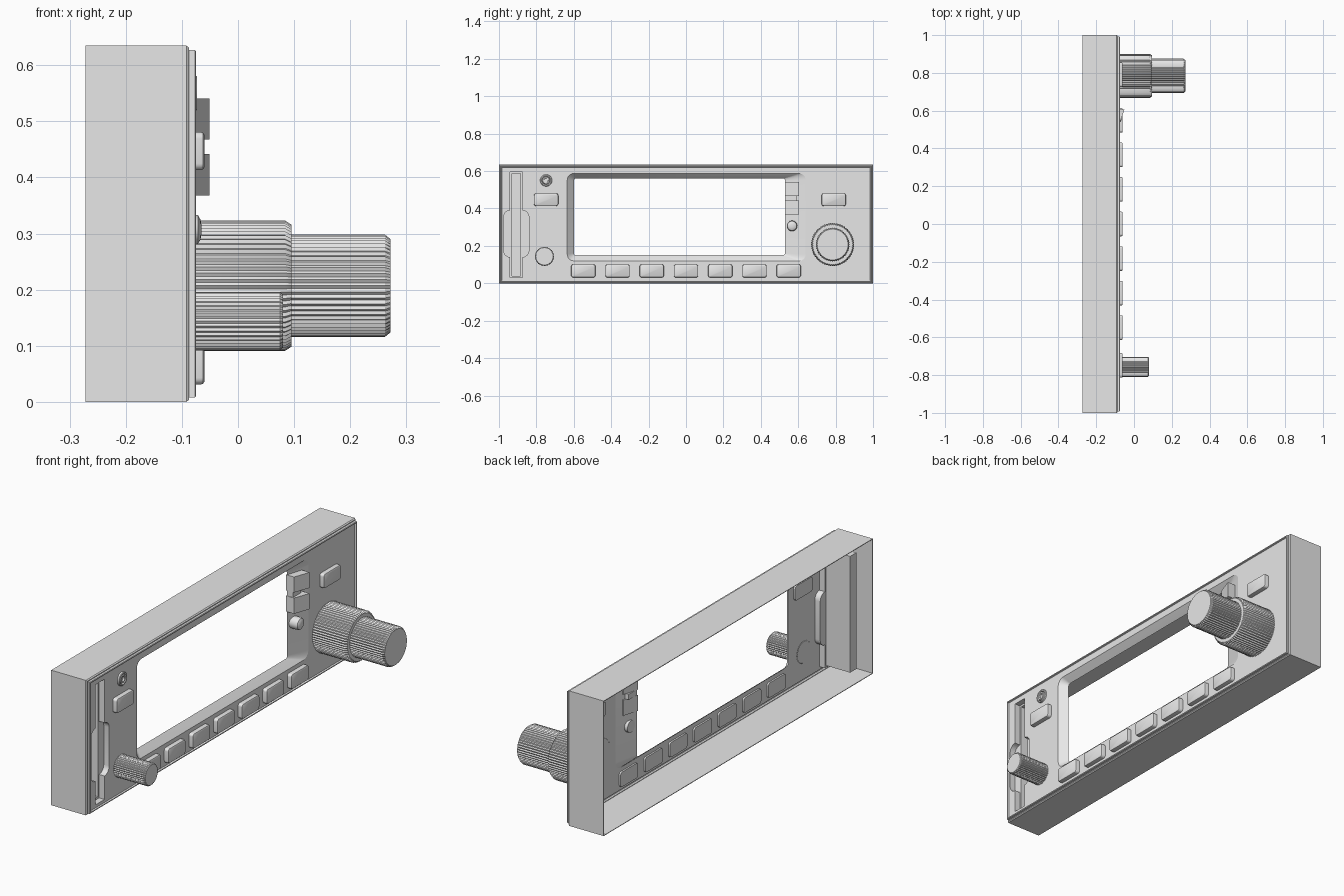
import bpy, bmesh, math

if "Cube" in bpy.data.objects:
    bpy.data.objects.remove(bpy.data.objects["Cube"])

grey = bpy.data.materials.new("plain_grey")
grey.diffuse_color = (0.8, 0.8, 0.8, 1)
grey.use_nodes = True
grey.node_tree.nodes["Principled BSDF"].inputs["Base Color"].default_value = grey.diffuse_color
FACE = -0.082            # x of the faceplate surface


def finish(bm, name):
    me = bpy.data.meshes.new(name)
    bm.to_mesh(me)
    bm.free()
    me.materials.append(grey)
    ob = bpy.data.objects.new(name, me)
    bpy.context.collection.objects.link(ob)
    return ob


def loft(name, rings, start=False, end=True):
    """Skin a list of equal-length rings, optionally capped."""
    bm = bmesh.new()
    vs = [[bm.verts.new(p) for p in r] for r in rings]
    n = len(vs[0])
    for a, b in zip(vs, vs[1:]):
        for i in range(n):
            j = (i + 1) % n
            bm.faces.new((a[i], a[j], b[j], b[i]))
    if start:
        bm.faces.new(vs[0][::-1])
    if end:
        bm.faces.new(vs[-1])
    return finish(bm, name)


def sheet(name, loops):
    """Flat sheet: first loop is the border, the others are holes."""
    bm = bmesh.new()
    edges = []
    for loop in loops:
        v = [bm.verts.new(p) for p in loop]
        edges += [bm.edges.new((v[i - 1], v[i])) for i in range(len(v))]
    bmesh.ops.triangle_fill(bm, use_beauty=True, use_dissolve=False,
                            edges=edges, normal=(1, 0, 0))
    for f in bm.faces:
        f.normal_update()
        if f.normal.x < 0:
            f.normal_flip()
    return finish(bm, name)


def arc(cy, cz, r, a0, n=6):
    return [(cy + r * math.cos(math.radians(a0 + 90 * i / n)),
             cz + r * math.sin(math.radians(a0 + 90 * i / n))) for i in range(n + 1)]


def at(x, pts):
    return [(x, y, z) for y, z in pts]


def rect(x, y0, y1, z0, z1):
    return at(x, [(y0, z0), (y1, z0), (y1, z1), (y0, z1)])


def rrect(x, y0, y1, z0, z1, r):
    return at(x, arc(y1 - r, z0 + r, r, -90) + arc(y1 - r, z1 - r, r, 0)
              + arc(y0 + r, z1 - r, r, 90) + arc(y0 + r, z0 + r, r, 180))


def circle(x, cy, cz, r, n=48, groove=0.0):
    pts = []
    for i in range(n):
        a = 2 * math.pi * i / n
        q = r - groove * (i % 2)
        pts.append((x, cy + q * math.cos(a), cz + q * math.sin(a)))
    return pts


def frame(x, inset):
    return rect(x, -1 + inset, 1 - inset, inset, 0.635 - inset)


def button(name, cy, cz, w, h):
    def ring(x, d, r):
        return rrect(x, cy - w / 2 + d, cy + w / 2 - d, cz - h / 2 + d, cz + h / 2 - d, r)
    loft(name, [ring(-0.09, 0, 0.012), ring(-0.066, 0, 0.012),
                ring(-0.062, 0.0015, 0.011), ring(-0.06, 0.005, 0.008)], start=True)


def turned(name, cy, cz, profile, n=48, start=False):
    """Turned part along x; profile rows are (x, radius, groove depth)."""
    loft(name, [circle(x, cy, cz, r, n, g) for x, r, g in profile], start=start)


# Housing: thin open-backed box with a stepped front lip
loft("housing", [frame(x, d) for x, d in [
    (-0.088, 0.006), (-0.272, 0.003), (-0.272, 0), (-0.092, 0), (-0.087, 0.004),
    (-0.087, 0.008), (-0.077, 0.008), (-0.075, 0.010), (-0.075, 0.014),
    (FACE, 0.016)]], end=False)

# Card slot outline with a thumb scoop on both sides
slot = ([(-0.94, 0.03), (-0.875, 0.03)]
        + arc(-0.875, 0.175, 0.035, -90) + arc(-0.875, 0.355, 0.035, 0)
        + [(-0.875, 0.595), (-0.94, 0.595)]
        + arc(-0.94, 0.355, 0.035, 90) + arc(-0.94, 0.175, 0.035, 180))

# Faceplate with openings for the window and the slot
window_outer = rrect(FACE, -0.635, 0.64, 0.12, 0.587, 0.035)
window_inner = rrect(-0.115, -0.60, 0.53, 0.15, 0.56, 0.012)
sheet("faceplate", [frame(FACE, 0.016), window_outer, at(FACE, slot)])
loft("window_bezel", [window_outer, window_inner], end=False)

# Slot: shallow scoop step, then the deep narrow channel
STEP = -0.11
channel = (-0.931, -0.884, 0.039, 0.586)
loft("slot_scoop", [at(FACE, slot), at(STEP, slot)], end=False)
sheet("slot_step", [at(STEP, slot), rect(STEP, *channel)])
loft("slot_channel", [rect(STEP, *channel), rect(-0.235, *channel)])

# Push buttons
for i in range(7):
    button(f"bottom_button_{i + 1}", (i - 3) * 0.183, 0.066, 0.13, 0.07)
button("left_button", -0.748, 0.447, 0.13, 0.068)
button("right_button", 0.79, 0.447, 0.13, 0.068)

# Wedge rocker keys on the sloping right side of the window
for name, z0, z1 in [("upper_key", 0.468, 0.541), ("lower_key", 0.368, 0.442)]:
    y0, y1 = 0.528, 0.605
    loft(name, [[(-0.12, y0, z0), (-0.098, y1, z0), (-0.098, y1, z1), (-0.12, y0, z1)],
                [(-0.078, y0, z0), (-0.051, y1, z0), (-0.051, y1, z1), (-0.078, y0, z1)]],
         start=True)
loft("key_bridge", [rect(-0.115, 0.530, 0.590, 0.442, 0.468),
                    rect(-0.085, 0.530, 0.590, 0.442, 0.468)], start=True)

# Small domed button
turned("round_button", 0.567, 0.307,
       [(-0.112, 0.028, 0), (-0.078, 0.028, 0), (-0.071, 0.025, 0),
        (-0.067, 0.018, 0), (-0.065, 0.008, 0)], n=32, start=True)

# Socket: two concentric rings with a hole
turned("socket", -0.748, 0.55,
       [(FACE, 0.032, 0), (-0.075, 0.031, 0), (-0.073, 0.029, 0), (-0.073, 0.024, 0),
        (-0.080, 0.021, 0), (-0.074, 0.018, 0), (-0.074, 0.012, 0), (-0.0815, 0.011, 0)], n=32)

# Knurled knobs
G = 0.004
turned("large_knob_base", 0.784, 0.207,
       [(-0.084, 0.116, G), (0.084, 0.116, G), (0.095, 0.109, G), (0.095, 0.085, 0)],
       n=128, start=True)
turned("large_knob_top", 0.784, 0.207,
       [(0.09, 0.091, G), (0.262, 0.091, G), (0.272, 0.083, 0.001)], n=104)
turned("small_knob", -0.757, 0.144,
       [(-0.084, 0.052, 0.003), (0.075, 0.052, 0.003), (0.08, 0.047, 0.001)],
       n=72, start=True)

# Smooth shading with sharp edges kept
for ob in bpy.context.collection.objects:
    ob.select_set(True)
    bpy.context.view_layer.objects.active = ob
bpy.ops.object.shade_smooth_by_angle(angle=math.radians(30))
